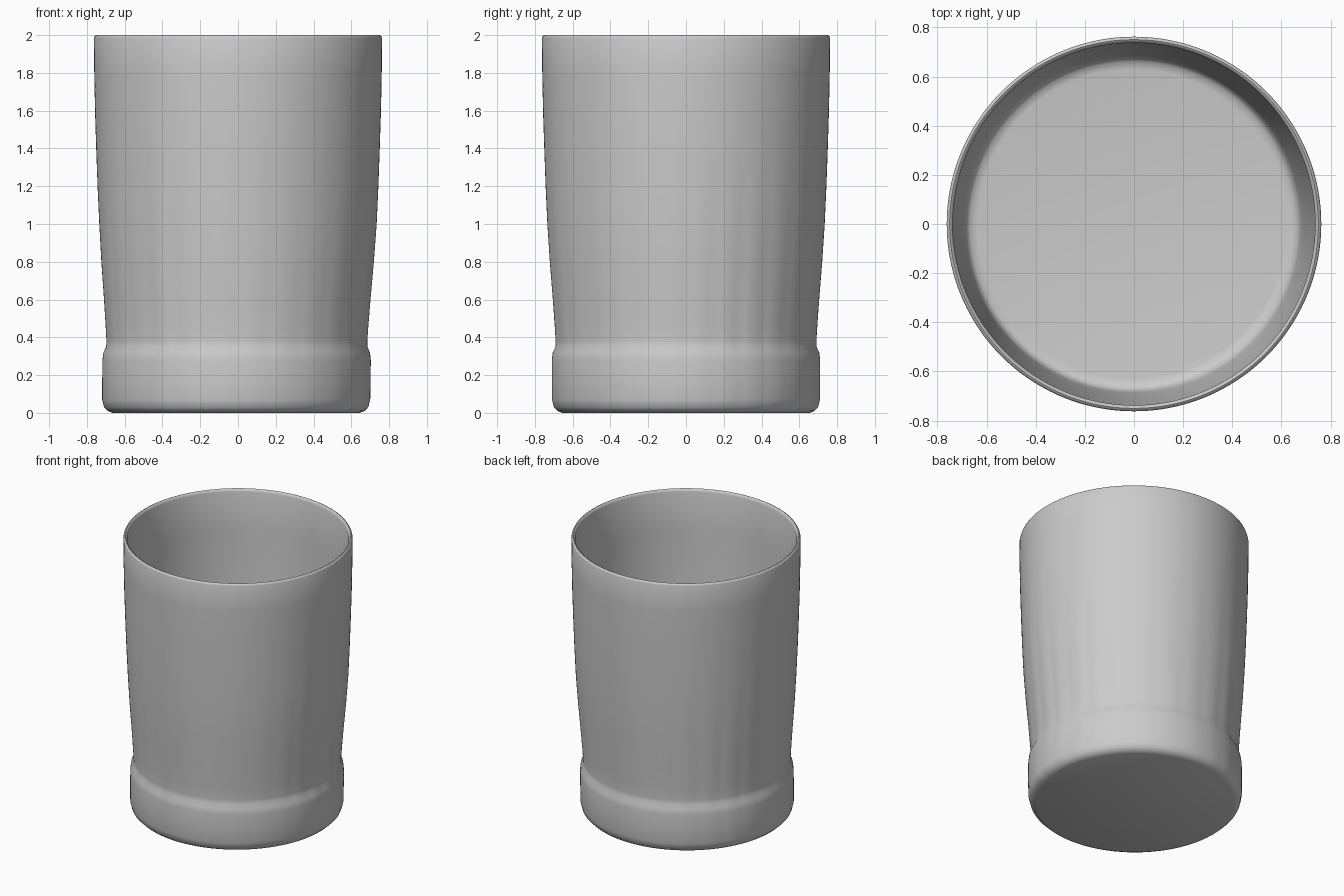
import bpy, bmesh, math

cube = bpy.data.objects.get("Cube")
if cube:
    bpy.data.objects.remove(cube, do_unlink=True)

SIDES = 192
FLUTES = 28

grey = bpy.data.materials.new("plain grey")
grey.use_nodes = True
colour = (0.6, 0.6, 0.6, 1)
grey.diffuse_color = colour
grey.node_tree.nodes["Principled BSDF"].inputs["Base Color"].default_value = colour

# Outer wall: flat underside, foot band, waist, then the flaring body
outer = [(0.655, 0), (0.68, 0.01), (0.70, 0.03), (0.71, 0.07), (0.711, 0.18),
         (0.711, 0.28), (0.706, 0.32), (0.692, 0.35), (0.691, 0.38), (0.696, 0.46),
         (0.706, 0.6), (0.722, 0.8), (0.735, 1.0), (0.744, 1.2), (0.751, 1.4),
         (0.757, 1.6), (0.761, 1.8), (0.762, 1.985)]
# Rim, inner wall and rounded inside floor
inner = [(0.758, 1.996), (0.75, 2.0), (0.742, 1.996), (0.737, 1.98), (0.735, 1.7),
         (0.728, 1.4), (0.715, 1.0), (0.697, 0.6), (0.685, 0.42), (0.677, 0.375),
         (0.66, 0.355), (0.63, 0.35)]


def flute_depth(z):
    """Strength of the soft vertical flutes at a height."""
    if z < 0.03:
        return 0
    if z < 0.34:
        return 0.002
    return 0.005 * max(0, min(1, (1.6 - z) / 0.9))


def ring(bm, r, z, fluted):
    depth = flute_depth(z) if fluted else 0
    shift = -0.01 * max(0, 1 - z)
    verts = []
    for i in range(SIDES):
        a = math.tau * i / SIDES
        # Uneven strength keeps the flutes looking hand made
        vary = 0.65 + 0.35 * math.sin(3 * a + 1)
        wave = abs(math.sin(FLUTES * a / 2 + 0.6 * math.sin(2 * a))) - 0.64
        rr = r + depth * vary * wave
        verts.append(bm.verts.new((rr * math.cos(a) + shift, rr * math.sin(a), z)))
    return verts


# Cup: one closed surface spun from the profile
bm = bmesh.new()
rings = [ring(bm, r, z, True) for r, z in outer] + [ring(bm, r, z, False) for r, z in inner]
for low, high in zip(rings, rings[1:]):
    for i in range(SIDES):
        j = (i + 1) % SIDES
        bm.faces.new((low[i], low[j], high[j], high[i]))
bm.faces.new(rings[0][::-1])
bm.faces.new(rings[-1])
bmesh.ops.recalc_face_normals(bm, faces=bm.faces)

mesh = bpy.data.meshes.new("cup")
bm.to_mesh(mesh)
bm.free()
mesh.materials.append(grey)
cup = bpy.data.objects.new("cup", mesh)
bpy.context.collection.objects.link(cup)

bpy.ops.object.select_all(action="DESELECT")
cup.select_set(True)
bpy.context.view_layer.objects.active = cup
bpy.ops.object.shade_smooth_by_angle(angle=math.radians(50))
